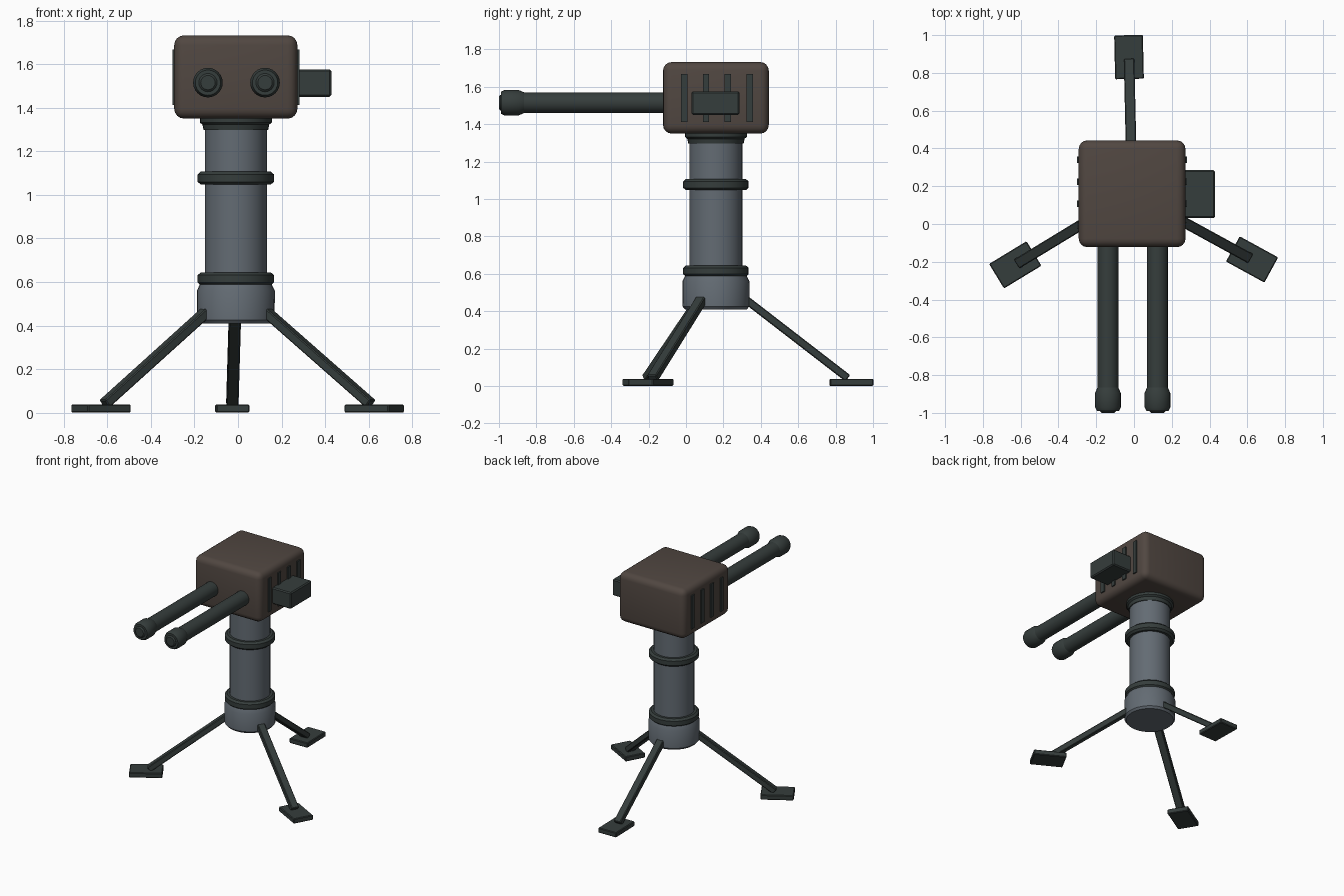
import bpy, bmesh, math
from mathutils import Matrix, Vector

if "Cube" in bpy.data.objects:
    bpy.data.objects.remove(bpy.data.objects["Cube"])

CX, CY = -0.01, 0.16  # axis of the column


def material(name, rgb):
    m = bpy.data.materials.new(name)
    m.diffuse_color = (*rgb, 1)
    m.use_nodes = True
    m.node_tree.nodes["Principled BSDF"].inputs["Base Color"].default_value = m.diffuse_color
    return m


BROWN = material("brown", (0.082, 0.063, 0.053))
STEEL = material("blue grey steel", (0.125, 0.148, 0.172))
DARK = material("dark green grey", (0.036, 0.047, 0.045))


def finish(name, bm, mat, smooth=None):
    bmesh.ops.recalc_face_normals(bm, faces=bm.faces)
    me = bpy.data.meshes.new(name)
    bm.to_mesh(me)
    bm.free()
    me.materials.append(mat)
    ob = bpy.data.objects.new(name, me)
    bpy.context.collection.objects.link(ob)
    if smooth:
        bpy.ops.object.select_all(action='DESELECT')
        ob.select_set(True)
        bpy.context.view_layer.objects.active = ob
        bpy.ops.object.shade_smooth_by_angle(angle=math.radians(smooth))
    return ob


def box(name, size, matrix, mat, bevel=0, segments=1):
    bm = bmesh.new()
    bmesh.ops.create_cube(bm, size=1)
    bmesh.ops.scale(bm, vec=size, verts=bm.verts)
    if bevel:
        bmesh.ops.bevel(bm, geom=bm.edges[:], offset=bevel, segments=segments,
                        profile=0.5, affect='EDGES')
    bm.transform(matrix)
    return finish(name, bm, mat, 40 if segments > 1 else None)


def lathe(name, profile, matrix, mat, sides=32):
    """Closed solid of revolution about z from (radius, height) points."""
    bm = bmesh.new()
    rings = []
    for r, h in profile:
        rings.append([bm.verts.new((r * math.cos(a), r * math.sin(a), h))
                      for a in (2 * math.pi * i / sides for i in range(sides))])
    for lo, hi in zip(rings, rings[1:]):
        for i in range(sides):
            j = (i + 1) % sides
            bm.faces.new((lo[i], lo[j], hi[j], hi[i]))
    bm.faces.new(rings[0][::-1])
    bm.faces.new(rings[-1])
    bm.transform(matrix)
    return finish(name, bm, mat, 30)


move = Matrix.Translation
axis = move((CX, CY, 0))

# Column, base and collars
lathe("base_hub", [(0.165, 0.41), (0.178, 0.425), (0.179, 0.56), (0.16, 0.60)], axis, STEEL)
lathe("column", [(0.142, 0.58), (0.142, 1.31)], axis, STEEL)
for name, z in (("lower_collar", 0.615), ("upper_collar", 1.077)):
    lathe(name, [(0.14, z - 0.03), (0.16, z - 0.03), (0.175, z - 0.017), (0.175, z + 0.017),
                 (0.16, z + 0.03), (0.14, z + 0.03)], axis, DARK)
lathe("neck", [(0.148, 1.297), (0.153, 1.322), (0.165, 1.332), (0.165, 1.37)], axis, DARK)

# Head with side vents and ammunition box
box("head", (0.565, 0.565, 0.382), move((CX, CY, 1.541)), BROWN, 0.045, 4)
for side in (-1, 1):
    for k in range(4):
        box("vent_slat", (0.03, 0.034, 0.256),
            move((CX + side * 0.276, -0.01 + k * 0.117, 1.54)), DARK)
box("ammunition_box", (0.18, 0.255, 0.126), move((0.338, 0.158, 1.513)), DARK, 0.008)

# Twin barrels pointing forward
for side in (-1, 1):
    m = move((-0.007 + side * 0.131, 0, 1.515)) @ Matrix.Rotation(math.pi / 2, 4, 'X')
    lathe("barrel", [(0.055, 0.08), (0.055, 0.90)], m, DARK, 24)
    lathe("muzzle", [(0.055, 0.865), (0.068, 0.895), (0.068, 0.97), (0.058, 0.99)], m, DARK, 24)
    lathe("muzzle_tip", [(0.042, 0.98), (0.042, 0.992), (0.033, 1.0)], m, DARK, 24)

# Three legs with feet
for k in range(3):
    turn = axis @ Matrix.Rotation(math.radians(91.3 + 120 * k), 4, 'Z')
    top, end = Vector((0.14, 0, 0.478)), Vector((0.705, 0, 0.042))
    d = end - top
    slope = Matrix.Rotation(math.atan2(-d.z, d.x), 4, 'Y')
    box("leg", (d.length, 0.056, 0.042), turn @ move((top + end) / 2) @ slope, DARK, 0.005)
    box("foot", (0.232, 0.152, 0.038), turn @ move((0.724, 0, 0.02)), DARK, 0.005)
